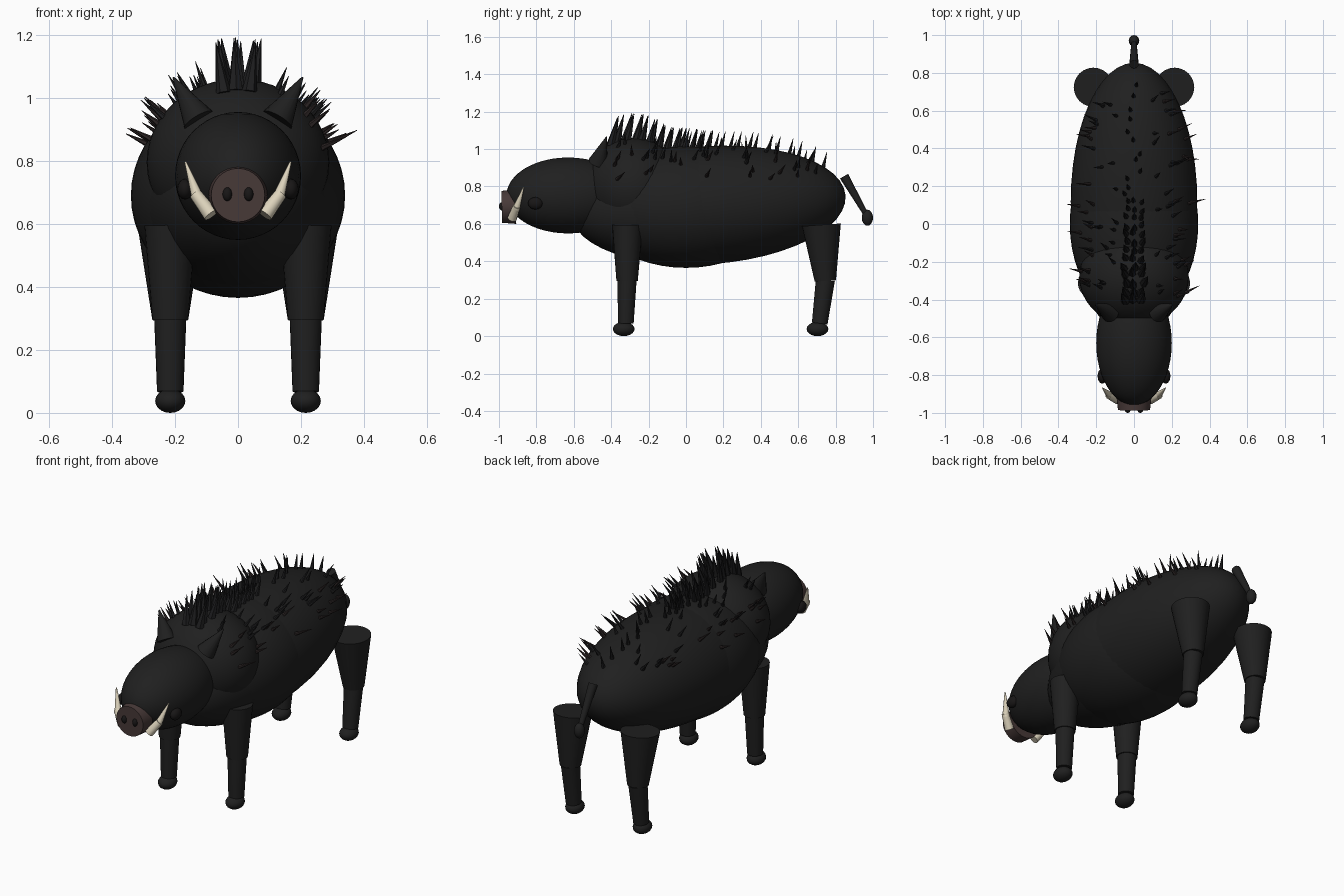
import bpy, bmesh, math, random
from mathutils import Vector, Matrix

if "Cube" in bpy.data.objects:
    bpy.data.objects.remove(bpy.data.objects["Cube"], do_unlink=True)
random.seed(7)


def material(name, rgb):
    m = bpy.data.materials.new(name)
    m.use_nodes = True
    m.diffuse_color = (*rgb, 1)
    m.node_tree.nodes["Principled BSDF"].inputs["Base Color"].default_value = (*rgb, 1)
    return m


HIDE = material("black hide", (0.014, 0.014, 0.014))
DARK = material("dark eye and nostril", (0.009, 0.008, 0.008))
SNOUT = material("brown snout", (0.065, 0.042, 0.04))
IVORY = material("ivory tusk", (0.72, 0.65, 0.5))
MANE = material("black mane", (0.012, 0.012, 0.013))
BRISTLE = material("brown bristle", (0.022, 0.016, 0.016))


def finish(name, bm, mat, smooth=True):
    me = bpy.data.meshes.new(name)
    bm.to_mesh(me)
    bm.free()
    me.materials.append(mat)
    ob = bpy.data.objects.new(name, me)
    bpy.context.collection.objects.link(ob)
    if smooth:
        bpy.ops.object.select_all(action="DESELECT")
        ob.select_set(True)
        bpy.context.view_layer.objects.active = ob
        bpy.ops.object.shade_smooth_by_angle(angle=math.radians(40))
    return ob


def ellipsoid_matrix(loc, size, tilt=0):
    return (Matrix.Translation(loc) @ Matrix.Rotation(math.radians(tilt), 4, "X")
            @ Matrix.Diagonal((*size, 1)))


def ellipsoid(name, loc, size, mat, tilt=0, seg=32):
    bm = bmesh.new()
    m = ellipsoid_matrix(loc, size, tilt)
    bmesh.ops.create_uvsphere(bm, u_segments=seg, v_segments=seg // 2, radius=1, matrix=m)
    finish(name, bm, mat)
    return m


def add_cone(bm, a, b, r1, r2, seg):
    a, b = Vector(a), Vector(b)
    rot = (b - a).to_track_quat("Z", "Y").to_matrix().to_4x4()
    bmesh.ops.create_cone(bm, cap_ends=True, segments=seg, radius1=r1, radius2=r2,
                          depth=(b - a).length, matrix=Matrix.Translation((a + b) / 2) @ rot)


def cone(name, a, b, r1, r2, mat, seg=24):
    bm = bmesh.new()
    add_cone(bm, a, b, r1, r2, seg)
    return finish(name, bm, mat)


# Trunk and head
trunk = [
    ellipsoid("torso", (0, 0, 0.69), (0.34, 0.5, 0.325), HIDE, seg=48),
    ellipsoid("rump", (0, 0.12, 0.70), (0.335, 0.735, 0.315), HIDE, tilt=4, seg=48),
    ellipsoid("shoulders", (0, -0.28, 0.795), (0.29, 0.26, 0.265), HIDE, seg=48),
]
ellipsoid("head", (0, -0.63, 0.752), (0.2, 0.33, 0.203), HIDE, seg=48)
cone("snout", (0, -0.91, 0.693), (0, -0.985, 0.691), 0.093, 0.085, SNOUT, 32)

# Tail
cone("tail", (0, 0.845, 0.855), (0, 0.96, 0.655), 0.025, 0.014, HIDE, 12)
ellipsoid("tail_tuft", (0, 0.97, 0.633), (0.028, 0.03, 0.043), HIDE, seg=16)

# Paired parts
for side, s in (("left", 1), ("right", -1)):
    cone(side + "_ear", (s * 0.125, -0.47, 0.93), (s * 0.205, -0.425, 1.065), 0.052, 0.003, HIDE, 16)
    ellipsoid(side + "_eye", (s * 0.168, -0.805, 0.71), (0.025, 0.04, 0.033), DARK, seg=16)
    ellipsoid(side + "_nostril", (s * 0.034, -0.985, 0.694), (0.015, 0.015, 0.022), DARK, seg=16)
    cone(side + "_tusk_base", (s * 0.085, -0.93, 0.628), (s * 0.135, -0.905, 0.695), 0.025, 0.02, IVORY, 12)
    cone(side + "_tusk_tip", (s * 0.127, -0.908, 0.68), (s * 0.167, -0.868, 0.797), 0.02, 0.003, IVORY, 12)
    x = s * 0.215
    # Each leg: y of the hip, knee, ankle and hoof, then the hip radius
    for end, hip, knee, ankle, foot, r in (("front", -0.313, -0.315, -0.322, -0.333, 0.082),
                                           ("rear", 0.724, 0.745, 0.715, 0.703, 0.104)):
        leg = side + "_" + end
        cone(leg + "_upper_leg", (x, hip, 0.595), (x, knee, 0.295), r, 0.057, HIDE)
        cone(leg + "_lower_leg", (x, knee, 0.3), (x, ankle, 0.068), 0.051, 0.042, HIDE)
        ellipsoid(leg + "_hoof", (x, foot, 0.038), (0.048, 0.058, 0.038), HIDE, seg=20)


def skin_point(y, angle):
    """Outermost trunk point at y, at an angle from straight up."""
    origin = Vector((0, y, 0.72))
    ray = Vector((math.sin(angle), 0, math.cos(angle)))
    best = 0
    for m in trunk:
        inv = m.inverted()
        o, d = inv @ origin, inv.to_3x3() @ ray
        disc = o.dot(d) ** 2 - d.dot(d) * (o.dot(o) - 1)
        if disc > 0:
            best = max(best, (math.sqrt(disc) - o.dot(d)) / d.dot(d))
    return origin + ray * best, ray


def add_spike(bm, y, angle, length, radius, lean):
    p, n = skin_point(y, angle)
    d = (n + Vector((0, lean, 0))).normalized()
    add_cone(bm, p - d * 0.01, p + d * length, radius, 0.001, 6)


# Mane along the spine, large at the shoulders and sparse at the rear
bm = bmesh.new()
y = -0.4
while y < 0.74:
    t = (y + 0.4) / 1.14
    fade = max(0, 1 - 2 * t)
    for a in ((-0.13, 0, 0.13) if y < 0.12 else (random.uniform(-0.15, 0.15),)):
        add_spike(bm, y + random.uniform(-0.012, 0.012), a + random.uniform(-0.03, 0.03),
                  0.08 + 0.07 * fade, 0.012 + 0.013 * fade, 0.25)
    y += 0.043 if y < 0.35 else 0.06
finish("mane", bm, MANE, smooth=False)

# Bristles over the shoulders and flanks
for name, mat, count, low, high in (("upper_bristles", MANE, 50, 0.3, 0.85),
                                    ("flank_bristles", BRISTLE, 34, 0.7, 1.15)):
    bm = bmesh.new()
    for i in range(count):
        y = random.uniform(-0.38, -0.12) if i % 3 == 0 else random.uniform(-0.1, 0.7)
        a = random.uniform(low, high) * (1 if i % 2 else -1)
        add_spike(bm, y, a, random.uniform(0.06, 0.1), 0.011, random.uniform(-0.05, 0.45))
    finish(name, bm, mat, smooth=False)
